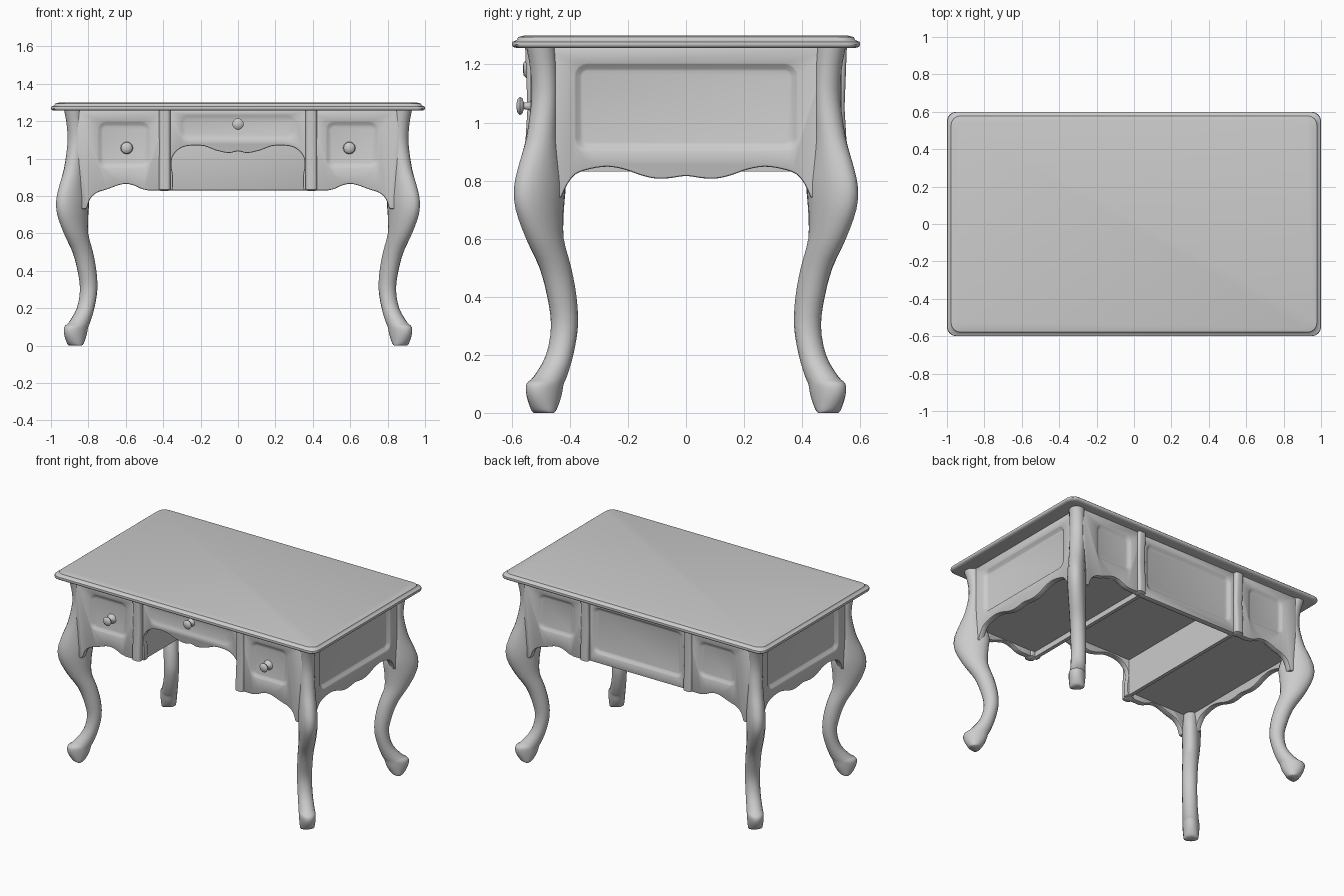
import bpy, bmesh, math
from mathutils import Vector

if "Cube" in bpy.data.objects:
    bpy.data.objects.remove(bpy.data.objects["Cube"])


def curve(pts, n=4):
    """Catmull-Rom smoothing of an open list of points."""
    p = [Vector(q) for q in pts]
    p = [2 * p[0] - p[1]] + p + [2 * p[-1] - p[-2]]
    out = []
    for a, b, c, d in zip(p, p[1:], p[2:], p[3:]):
        for i in range(n):
            t = i / n
            out.append(0.5 * (2 * b + (c - a) * t + (2 * a - 5 * b + 4 * c - d) * t * t
                              + (3 * b - a - 3 * c + d) * t ** 3))
    return [tuple(v) for v in out + [p[-2]]]


def shade(ob, angle=40):
    bpy.ops.object.select_all(action='DESELECT')
    ob.select_set(True)
    bpy.context.view_layer.objects.active = ob
    if ob.modifiers:
        bpy.ops.object.convert(target='MESH')
    bpy.ops.object.shade_smooth_by_angle(angle=math.radians(angle))


def loft(name, rings):
    """Skin a stack of closed rings and cap both ends."""
    bm = bmesh.new()
    vs = [[bm.verts.new(p) for p in r] for r in rings]
    for a, b in zip(vs, vs[1:]):
        for i in range(len(a)):
            j = (i + 1) % len(a)
            bm.faces.new((a[i], a[j], b[j], b[i]))
    bm.faces.new(vs[0])
    bm.faces.new(vs[-1])
    bmesh.ops.recalc_face_normals(bm, faces=bm.faces)
    me = bpy.data.meshes.new(name)
    bm.to_mesh(me)
    bm.free()
    ob = bpy.data.objects.new(name, me)
    bpy.context.collection.objects.link(ob)
    return ob


def round_rect(u0, u1, v0, v1, r, n=5):
    out = []
    for k, (cu, cv) in enumerate([(u1 - r, v1 - r), (u0 + r, v1 - r), (u0 + r, v0 + r), (u1 - r, v0 + r)]):
        for i in range(n):
            a = math.pi / 2 * (k + i / (n - 1))
            out.append((cu + r * math.cos(a), cv + r * math.sin(a)))
    return out


# Faces of the desk: along the face, height, distance outward
FACE = {
    'front': lambda u, z, w: (u, -w, z),
    'back': lambda u, z, w: (u, w, z),
    'right': lambda u, z, w: (w, u, z),
    'left': lambda u, z, w: (-w, u, z),
}


def panel(name, side, outline, w, recess=None, depth=0.018, thick=0.04):
    """Apron board with rounded edges and an optional sunk field."""
    f = FACE[side]
    ob = loft(name, [[f(u, z, d) for u, z in outline] for d in (w - thick, w)])
    bev = ob.modifiers.new('edge', 'BEVEL')
    bev.width, bev.segments = 0.007, 2
    if recess:
        u0, u1, z0, z1 = recess
        rings = []
        for ins, d in ((0.028, w - depth), (0.02, w - depth + 0.002), (0.006, w - 0.003), (0, w), (0, w + 0.02)):
            rings.append([f(u, z, d) for u, z in round_rect(u0 + ins, u1 - ins, z0 + ins, z1 - ins, 0.045 - ins)])
        cut = loft('recess_cutter', rings)
        cut.hide_render = True
        bo = ob.modifiers.new('recess', 'BOOLEAN')
        bo.operation, bo.object, bo.solver = 'DIFFERENCE', cut, 'EXACT'
        shade(ob, 35)
        bpy.data.objects.remove(cut)
    else:
        shade(ob, 35)
    return ob


def box(name, x0, x1, y0, y1, z0, z1):
    return loft(name, [[(x0, y0, z), (x1, y0, z), (x1, y1, z), (x0, y1, z)] for z in (z0, z1)])


# Table top with moulded edge
edge = [(1.256, 0.02), (1.26, 0.004), (1.268, 0), (1.278, 0.002), (1.284, 0.018), (1.294, 0.022), (1.3, 0.045)]
shade(loft('table_top', [[(x, y, z) for x, y in round_rect(i - 1, 1 - i, i - 0.6, 0.6 - i, 0.05)] for z, i in edge]), 50)

# Cabriole legs: height, outer and inner limit; long axis on the diagonal
LEG = [(0, 0.905, 0.835), (0.012, 0.914, 0.825), (0.06, 0.93, 0.808), (0.1, 0.93, 0.8), (0.125, 0.905, 0.79),
       (0.2, 0.862, 0.768), (0.3, 0.845, 0.752), (0.4, 0.858, 0.757), (0.5, 0.885, 0.775),
       (0.6, 0.932, 0.8), (0.7, 0.967, 0.8), (0.78, 0.972, 0.795), (0.86, 0.955, 0.81),
       (0.95, 0.93, 0.825), (1.08, 0.912, 0.825), (1.18, 0.916, 0.825), (1.26, 0.93, 0.83)]
for sx, nx in ((1, 'right'), (-1, 'left')):
    for sy, ny in ((-1, 'front'), (1, 'back')):
        rings = []
        for z, o, i in curve(LEG, 3):
            c, h = (o + i) / 2, (o - i) / 2
            b = 0.034 + 0.28 * h
            a = math.sqrt(max(2 * h * h - b * b, 0.0004))
            ring = []
            for k in range(16):
                t = 2 * math.pi * k / 16
                p, q = a * math.cos(t), b * math.sin(t)
                ring.append((sx * (c + (p - q) * 0.7071), sy * (c - 0.38 + (p + q) * 0.7071), z))
            rings.append(ring)
        shade(loft(f'{ny}_{nx}_leg', rings), 50)

# Side aprons with scalloped lower edge
half = [(0.43, 0.74), (0.41, 0.785), (0.38, 0.822), (0.33, 0.84), (0.27, 0.848), (0.21, 0.838), (0.16, 0.82),
        (0.11, 0.808), (0.06, 0.808)]
low = curve(half + [(0, 0.816)] + [(-y, z) for y, z in reversed(half)], 3)
for side in ('right', 'left'):
    panel(side + '_apron', side, low + [(-0.5, 0.74), (-0.5, 1.26), (0.5, 1.26), (0.5, 0.74)],
          0.892, (-0.385, 0.385, 0.902, 1.205), 0.02)

# Drawer sections either side of the kneehole, front and back
scallop = curve([(0.48, 0.83), (0.515, 0.838), (0.56, 0.858), (0.6, 0.865), (0.64, 0.858), (0.7, 0.836),
                 (0.755, 0.818), (0.79, 0.785), (0.81, 0.73)], 3)
for side in ('front', 'back'):
    for s, nm in ((1, 'right'), (-1, 'left')):
        out = [(s * u, z) for u, z in [(0.375, 1.26), (0.375, 0.83)] + scallop + [(0.86, 0.73), (0.86, 1.26)]]
        panel(f'{side}_{nm}_drawer', side, out, 0.535,
              (0.47, 0.75, 0.95, 1.2) if s > 0 else (-0.75, -0.47, 0.95, 1.2), 0.014)
        # Upright divider beside the kneehole
        rings = []
        for z, i, o in ((0.826, 0.012, 0), (0.834, 0, 0.005), (0.9, 0, 0.005), (1.05, 0, -0.004), (1.26, 0, 0.004)):
            rr = round_rect(0.362 + i, 0.422 - i, 0.49 + i, 0.55 + o - i, 0.018)
            rings.append([(s * u, w if side == 'back' else -w, z) for u, w in rr])
        shade(loft(f'{side}_{nm}_divider', rings))

# Centre drawer front with shaped arch
ah = [(0.35, 0.83), (0.347, 0.9), (0.357, 0.97), (0.345, 1.02), (0.305, 1.057), (0.25, 1.07), (0.18, 1.067),
      (0.12, 1.045), (0.05, 1.03)]
arch = curve(ah + [(0, 1.04)] + [(-x, z) for x, z in reversed(ah)], 3)
panel('centre_drawer', 'front', arch + [(-0.385, 0.83), (-0.385, 1.26), (0.385, 1.26), (0.385, 0.83)],
      0.516, (-0.31, 0.31, 1.1, 1.235), 0.008)

# Back centre panel
panel('back_centre_panel', 'back', [(-0.385, 0.83), (0.385, 0.83), (0.385, 1.26), (-0.385, 1.26)],
      0.525, (-0.34, 0.34, 0.89, 1.215), 0.016)

# Kneehole walls and ceiling, drawer-box undersides
for s, nm in ((1, 'right'), (-1, 'left')):
    box(nm + '_kneehole_wall', s * 0.36, s * 0.385, -0.5, 0.5, 0.832, 1.25)
    box(nm + '_box_bottom', s * 0.38, s * 0.87, -0.51, 0.51, 0.868, 0.88)
box('kneehole_ceiling', -0.365, 0.365, -0.5, 0.5, 1.08, 1.092)

# Turned drawer knobs
KNOB = [(0.036, -0.012), (0.03, 0.0), (0.014, 0.012), (0.011, 0.03), (0.027, 0.036), (0.031, 0.044),
        (0.022, 0.053), (0.006, 0.056)]
for nm, x, z, w in (('left', -0.595, 1.057, 0.528), ('centre', 0, 1.185, 0.506), ('right', 0.595, 1.057, 0.528)):
    shade(loft(nm + '_knob', [[(x + r * math.cos(k * math.pi / 6), -w - d, z + r * math.sin(k * math.pi / 6))
                               for k in range(12)] for r, d in KNOB]), 45)
